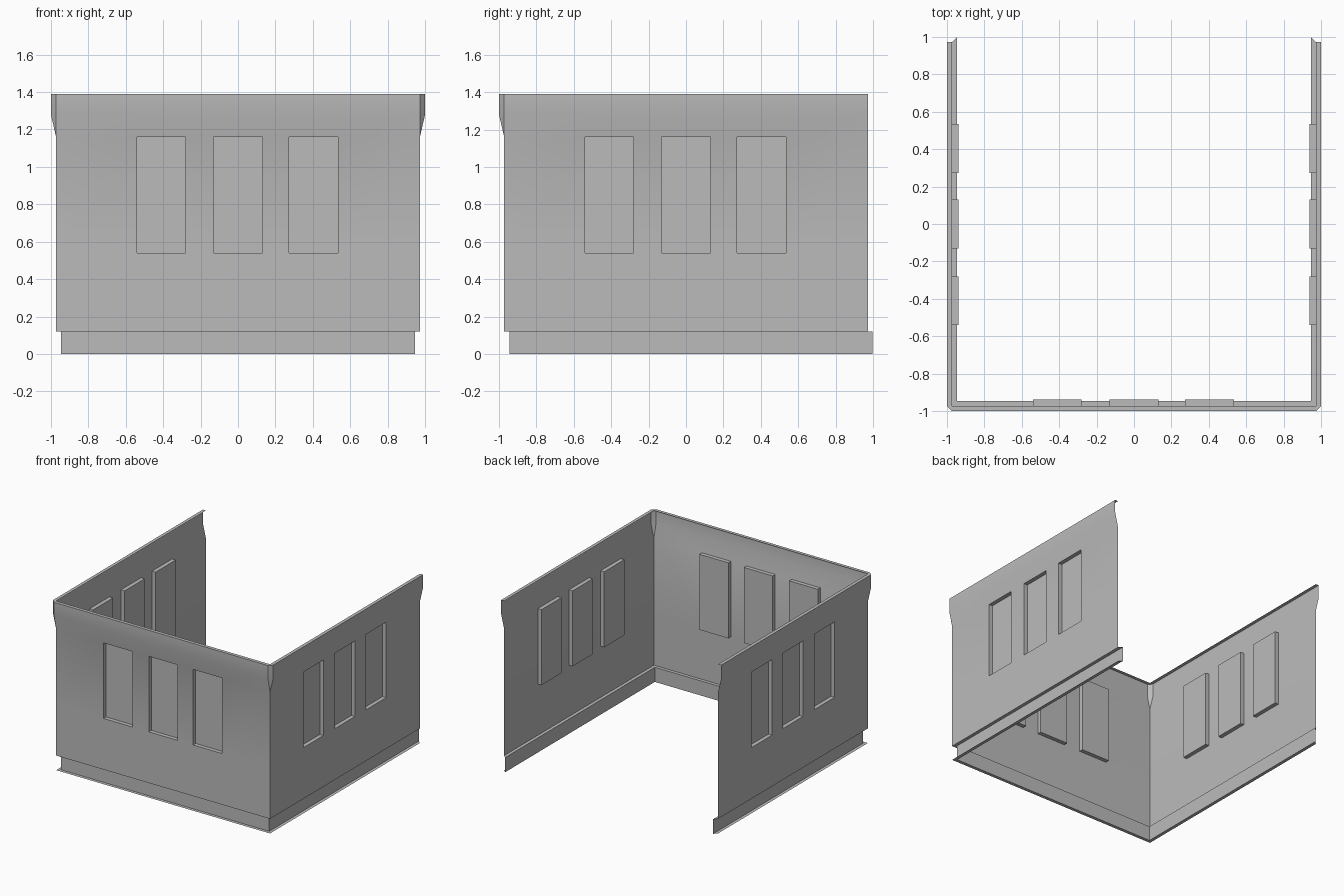
import bpy
import bmesh
from math import radians

cube = bpy.data.objects.get("Cube")
if cube:
    bpy.data.objects.remove(cube, do_unlink=True)

WALL, BASE, RIM = 0.972, 0.945, 1.0      # distances of the sheets from the centre
TOP, FLARE, SILL, PLINTH = 1.39, 1.28, 0.54, 0.12
HEAD = 1.16
BACK = 0.998                             # rear end of the plinth
DEPTH = 0.033                            # window recess
COLUMNS = [-0.54, -0.28, -0.13, 0.13, 0.273, 0.535]

# Section of a wall from the bottom lip to the top lip: (distance, height)
PROFILE = [(WALL, 0), (BASE, 0), (BASE, PLINTH), (WALL, PLINTH), (WALL, SILL),
           (WALL, HEAD), (RIM, FLARE), (RIM, TOP), (WALL, TOP)]

grey = bpy.data.materials.new("plain_grey")
grey.use_nodes = True
grey.diffuse_color = (0.5, 0.5, 0.5, 1)
grey.node_tree.nodes["Principled BSDF"].inputs["Base Color"].default_value = (0.5, 0.5, 0.5, 1)


def finish(name, bm):
    mesh = bpy.data.meshes.new(name)
    bm.to_mesh(mesh)
    bm.free()
    mesh.materials.append(grey)
    obj = bpy.data.objects.new(name, mesh)
    bpy.context.collection.objects.link(obj)
    bpy.ops.object.select_all(action='DESELECT')
    obj.select_set(True)
    bpy.context.view_layer.objects.active = obj
    bpy.ops.object.shade_smooth_by_angle(angle=radians(30))
    return obj


def build_wall(name, place, end_base, flip=False):
    """Sweep the section along the wall and sink the three windows."""
    bm = bmesh.new()
    rows = []
    for d, z in PROFILE:
        low = d < WALL
        start = -BASE if low else -WALL
        end = end_base if low else WALL
        rows.append([bm.verts.new((*place(u, d), z)) for u in [start] + COLUMNS + [end]])
    windows = []
    for j in range(len(rows) - 1):
        for i in range(len(rows[j]) - 1):
            quad = [rows[j][i], rows[j][i + 1], rows[j + 1][i + 1], rows[j + 1][i]]
            face = bm.faces.new(quad[::-1] if flip else quad)
            if PROFILE[j][1] == SILL and i % 2 == 1:
                windows.append(face)
    bm.normal_update()
    bmesh.ops.inset_individual(bm, faces=windows, thickness=0, depth=-DEPTH)
    return finish(name, bm)


def build_corner(name, side):
    """Chamfered panel that closes the flare between two walls."""
    bm = bmesh.new()
    v = [bm.verts.new((side * x, y, z)) for x, y, z in [
        (WALL, -WALL, HEAD), (RIM, -WALL, FLARE), (WALL, -RIM, FLARE),
        (RIM, -WALL, TOP), (WALL, -RIM, TOP), (WALL, -WALL, TOP)]]
    for ids in [(0, 1, 2), (2, 1, 3, 4), (4, 3, 5)]:
        bm.faces.new([v[i] for i in (ids if side > 0 else ids[::-1])])
    return finish(name, bm)


build_wall("front_wall", lambda u, d: (u, -d), BASE)
build_wall("left_wall", lambda u, d: (d, u), BACK)
build_wall("right_wall", lambda u, d: (-d, u), BACK, flip=True)
build_corner("left_corner_panel", 1)
build_corner("right_corner_panel", -1)
